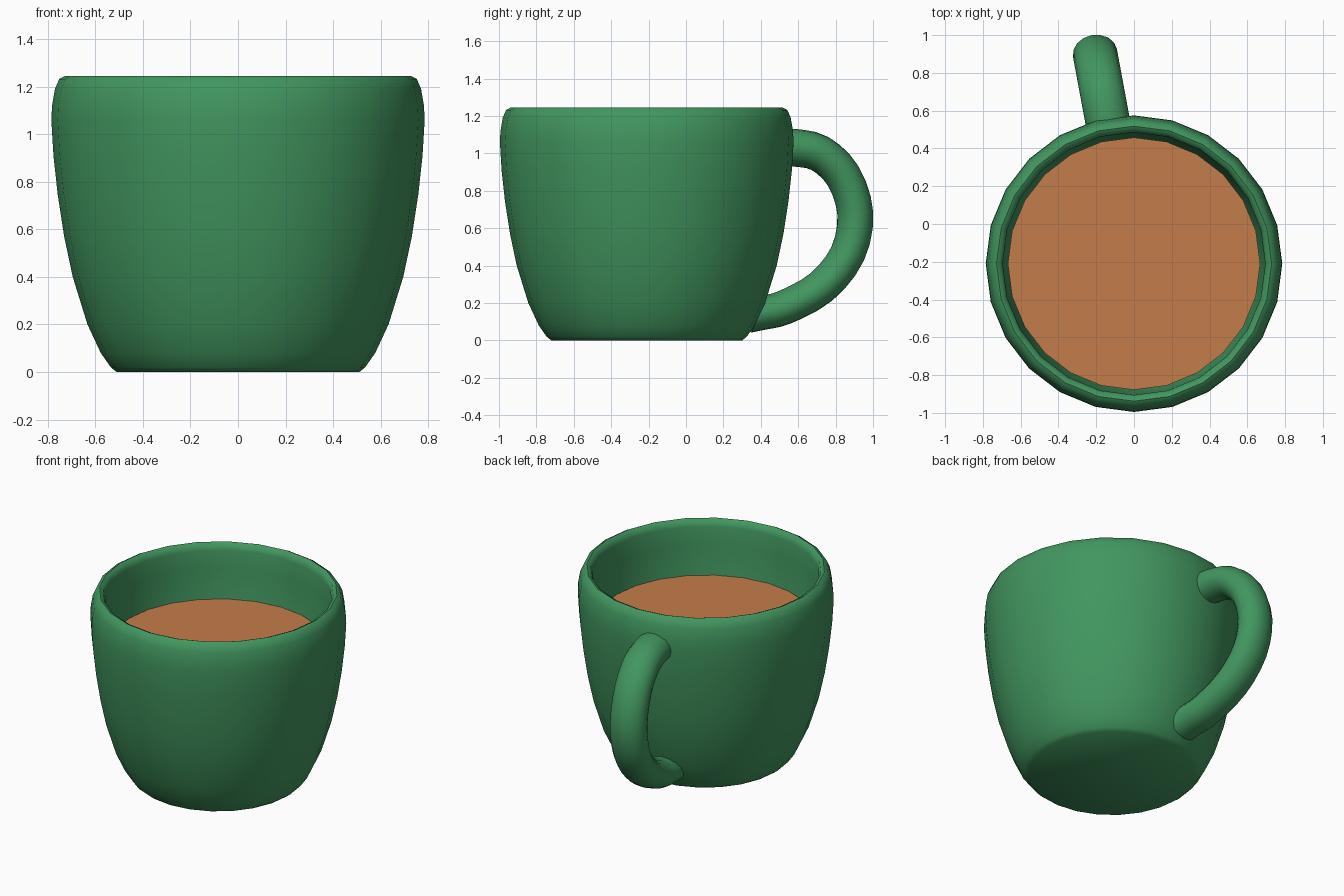
import bpy, bmesh, math
from mathutils import Vector

if "Cube" in bpy.data.objects:
    bpy.data.objects.remove(bpy.data.objects["Cube"])

CY = -0.21                       # cup axis sits in front of the origin
SIDES = 24
TURN = math.radians(10.5)        # handle is turned slightly to the left


def material(name, rgb):
    m = bpy.data.materials.new(name)
    m.diffuse_color = (*rgb, 1)
    m.use_nodes = True
    m.node_tree.nodes["Principled BSDF"].inputs["Base Color"].default_value = m.diffuse_color
    return m


def finish(bm, name, mat, angle=50):
    bmesh.ops.recalc_face_normals(bm, faces=bm.faces)
    me = bpy.data.meshes.new(name)
    bm.to_mesh(me)
    bm.free()
    ob = bpy.data.objects.new(name, me)
    bpy.context.collection.objects.link(ob)
    me.materials.append(mat)
    bpy.ops.object.select_all(action='DESELECT')
    ob.select_set(True)
    bpy.context.view_layer.objects.active = ob
    bpy.ops.object.shade_smooth_by_angle(angle=math.radians(angle))
    return ob


def skin(rings):
    """Join equal rings of points into a capped tube."""
    bm = bmesh.new()
    loops = [[bm.verts.new(p) for p in ring] for ring in rings]
    n = len(loops[0])
    for a, b in zip(loops, loops[1:]):
        for i in range(n):
            j = (i + 1) % n
            bm.faces.new((a[i], a[j], b[j], b[i]))
    bm.faces.new(loops[0])
    bm.faces.new(loops[-1])
    return bm


def circle(r, z, n=SIDES):
    return [(r * math.cos(2 * math.pi * i / n),
             CY + r * math.sin(2 * math.pi * i / n), z) for i in range(n)]


def spline(p, steps):
    """Smooth curve through the points."""
    p = [2 * p[0] - p[1]] + p + [2 * p[-1] - p[-2]]
    out = []
    for a, b, c, d in zip(p, p[1:], p[2:], p[3:]):
        for k in range(steps):
            t = k / steps
            out.append(0.5 * (2 * b + (c - a) * t + (2 * a - 5 * b + 4 * c - d) * t * t
                              + (3 * b - a - 3 * c + d) * t ** 3))
    return out + [p[-2]]


green = material("green_glaze", (0.054, 0.305, 0.115))
brown = material("tea_brown", (0.55, 0.205, 0.07))

# Cup: outside wall, rounded rim, inside wall and floor
profile = [(0.51, 0), (0.535, 0.02), (0.577, 0.08), (0.633, 0.2), (0.695, 0.4),
           (0.731, 0.57), (0.758, 0.745), (0.776, 0.91), (0.785, 1.06),
           (0.782, 1.12), (0.77, 1.19), (0.752, 1.232), (0.728, 1.245),
           (0.706, 1.235), (0.695, 1.2), (0.694, 1.08), (0.675, 0.885),
           (0.65, 0.7), (0.59, 0.4), (0.52, 0.2), (0.43, 0.1)]
finish(skin([circle(r, z) for r, z in profile]), "cup", green)

# Tea surface
bm = bmesh.new()
bm.faces.new([bm.verts.new(p) for p in circle(0.668, 0.885)])
finish(bm, "tea", brown)

# Handle: oval tube along a curve of (y, z) points, swung around the cup axis
path = [(0.5, 1.025), (0.58, 1.03), (0.715, 1.0), (0.84, 0.88), (0.905, 0.68),
        (0.865, 0.465), (0.725, 0.287), (0.53, 0.178), (0.41, 0.148), (0.33, 0.13)]
pts = spline([Vector(((y - CY) / math.cos(TURN), z)) for y, z in path], 3)
radial = Vector((-math.sin(TURN), math.cos(TURN), 0))
side = Vector((math.cos(TURN), math.sin(TURN), 0))
rings = []
for k, p in enumerate(pts):
    t = (pts[min(k + 1, len(pts) - 1)] - pts[max(k - 1, 0)]).normalized()
    normal = radial * -t.y + Vector((0, 0, t.x))
    centre = Vector((0, CY, 0)) + radial * p.x + Vector((0, 0, p.y))
    thick = 0.102 - 0.012 * k / (len(pts) - 1)
    rings.append([centre + side * 0.118 * math.cos(2 * math.pi * i / 16)
                  + normal * thick * math.sin(2 * math.pi * i / 16) for i in range(16)])
finish(skin(rings), "handle", green)
